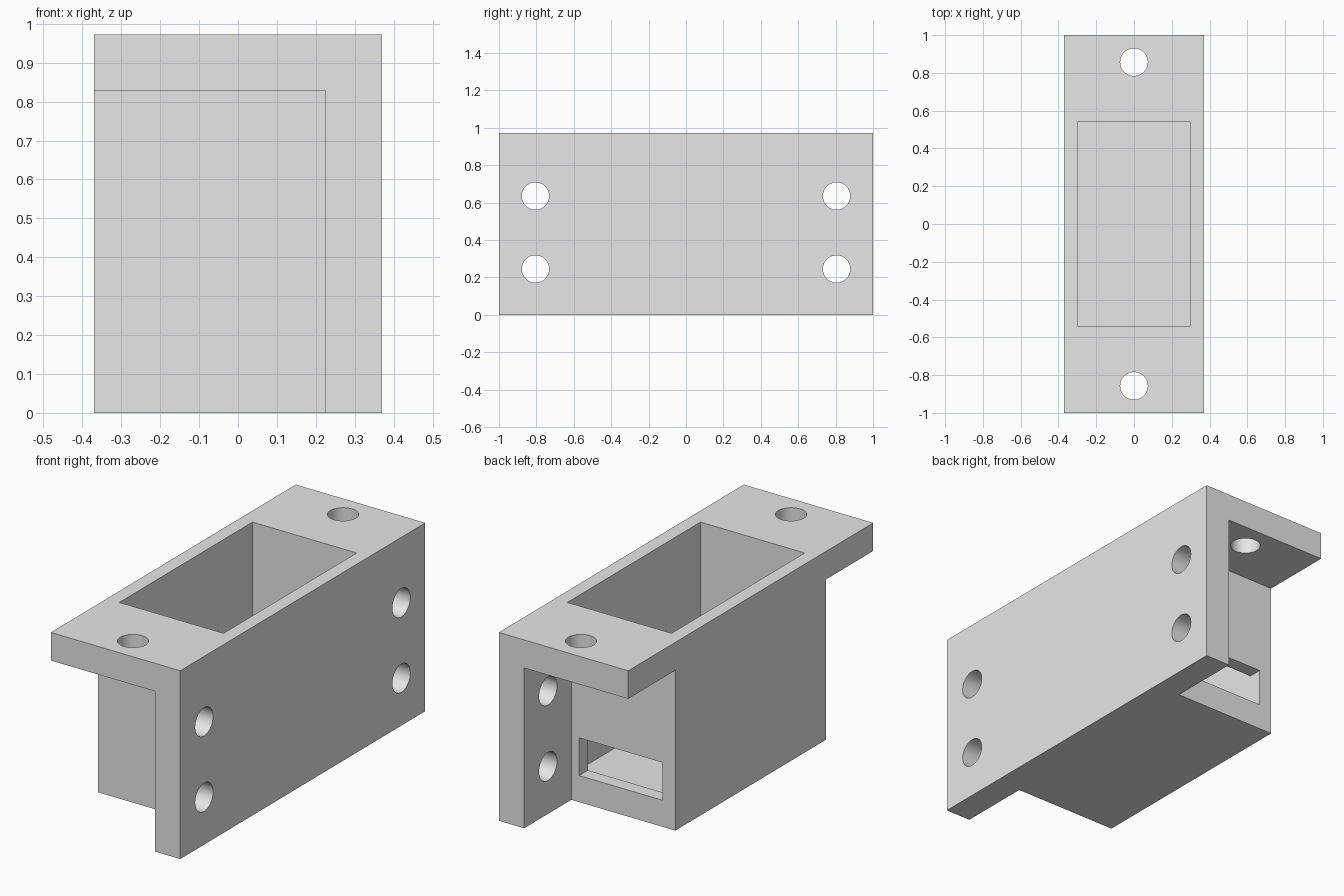
import bpy
import bmesh
import math

old = bpy.data.objects.get("Cube")
if old:
    bpy.data.objects.remove(old, do_unlink=True)

# Main dimensions
HALF_W, HEIGHT, PLATE = 0.37, 0.973, 0.145
BOX_Y, WALL, HOLE_R = 0.615, 0.072, 0.073

grey = bpy.data.materials.new("plain grey")
grey.use_nodes = True
grey.diffuse_color = (0.8, 0.8, 0.8, 1)
grey.node_tree.nodes["Principled BSDF"].inputs["Base Color"].default_value = (0.8, 0.8, 0.8, 1)


def add_object(name, bm):
    bmesh.ops.recalc_face_normals(bm, faces=bm.faces)
    mesh = bpy.data.meshes.new(name)
    bm.to_mesh(mesh)
    bm.free()
    mesh.materials.append(grey)
    obj = bpy.data.objects.new(name, mesh)
    bpy.context.collection.objects.link(obj)
    return obj


def block(name, x, y, z):
    """Box from its (min, max) range on each axis."""
    bm = bmesh.new()
    bmesh.ops.create_cube(bm, size=1)
    for v in bm.verts:
        v.co = [r[0] if c < 0 else r[1] for c, r in zip(v.co, (x, y, z))]
    return add_object(name, bm)


def drill(name, location, rotation=(0, 0, 0)):
    bm = bmesh.new()
    bmesh.ops.create_cone(bm, cap_ends=True, segments=64,
                          radius1=HOLE_R, radius2=HOLE_R, depth=0.3)
    obj = add_object(name, bm)
    obj.location, obj.rotation_euler = location, rotation
    return obj


def combine(target, tool, operation):
    """Apply a boolean and discard the tool object."""
    tool.hide_render = True
    mod = target.modifiers.new(operation.lower(), "BOOLEAN")
    mod.operation, mod.solver, mod.object = operation, "EXACT", tool
    bpy.context.view_layer.objects.active = target
    bpy.ops.object.modifier_apply(modifier=mod.name)
    bpy.data.objects.remove(tool, do_unlink=True)


# Angle bracket: L profile extruded along y
inner_x, inner_z = HALF_W - PLATE, HEIGHT - PLATE
profile = [(-HALF_W, HEIGHT), (-HALF_W, inner_z), (inner_x, inner_z),
           (inner_x, 0), (HALF_W, 0), (HALF_W, HEIGHT)]
bm = bmesh.new()
face = bm.faces.new([bm.verts.new((x, -1, z)) for x, z in profile])
extruded = bmesh.ops.extrude_face_region(bm, geom=[face])["geom"]
bmesh.ops.translate(bm, vec=(0, 2, 0),
                    verts=[g for g in extruded if isinstance(g, bmesh.types.BMVert)])
bracket = add_object("bracket_housing", bm)

# Housing box under the flange, inside the angle
housing = block("housing", (-HALF_W, HALF_W - WALL / 2), (-BOX_Y, BOX_Y), (0, HEIGHT - WALL))
combine(bracket, housing, "UNION")

# Open-topped cavity
cavity_x, cavity_y = HALF_W - WALL, BOX_Y - WALL
combine(bracket, block("cavity_cutter", (-cavity_x, cavity_x), (-cavity_y, cavity_y),
                       (WALL, HEIGHT + 0.1)), "DIFFERENCE")

# Slot through the back wall
combine(bracket, block("slot_cutter", (-cavity_x + 0.002, 0.18), (cavity_y - 0.1, BOX_Y + 0.1),
                       (0.137, 0.332)), "DIFFERENCE")

# Mounting holes in the flange and the side plate
for side in (-1, 1):
    combine(bracket, drill("flange_drill", (0, side * 0.857, HEIGHT - PLATE / 2)), "DIFFERENCE")
    for z in (0.245, 0.635):
        combine(bracket, drill("plate_drill", (HALF_W - PLATE / 2, side * 0.805, z),
                               (0, math.pi / 2, 0)), "DIFFERENCE")

# Smooth hole walls, sharp edges elsewhere
bpy.ops.object.select_all(action="DESELECT")
bracket.select_set(True)
bpy.context.view_layer.objects.active = bracket
bpy.ops.object.shade_smooth_by_angle(angle=math.radians(30))
